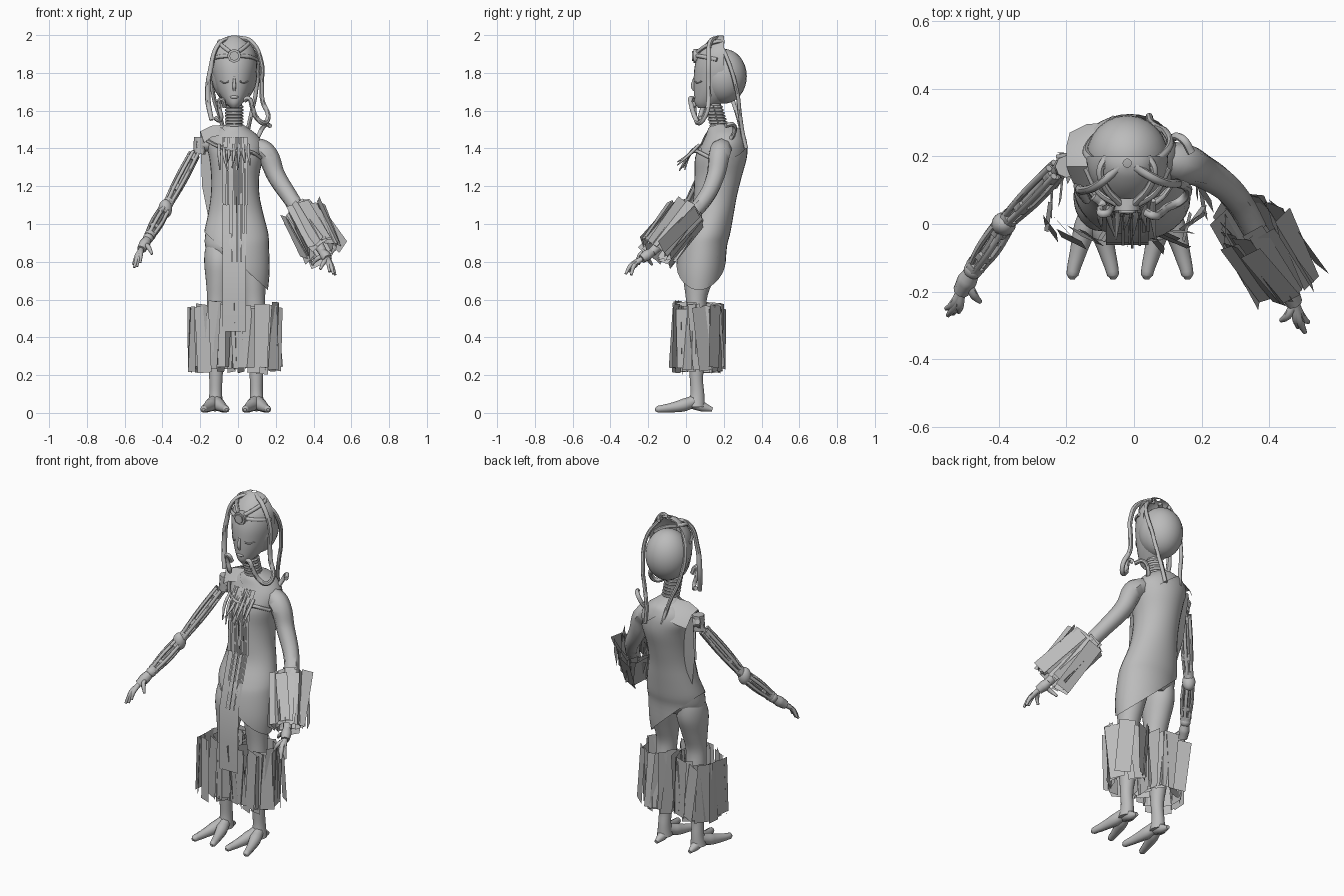
import bpy, bmesh, math, random
from mathutils import Vector, Matrix

random.seed(4)
cube = bpy.data.objects.get("Cube")
if cube:
    bpy.data.objects.remove(cube)

grey = bpy.data.materials.new("plain grey")
grey.use_nodes = True
grey.diffuse_color = (0.5, 0.5, 0.5, 1)
grey.node_tree.nodes["Principled BSDF"].inputs["Base Color"].default_value = grey.diffuse_color


def add(name, mesh, smooth=True):
    mesh.materials.clear()
    mesh.materials.append(grey)
    if smooth:
        mesh.shade_smooth()
        mesh.set_sharp_from_angle(angle=math.radians(45))
    obj = bpy.data.objects.new(name, mesh)
    bpy.context.scene.collection.objects.link(obj)
    return obj


def finish(name, bm, smooth=True):
    mesh = bpy.data.meshes.new(name)
    bm.to_mesh(mesh)
    bm.free()
    return add(name, mesh, smooth)


def tube(name, points, radii):
    """Round tube through points; radii is one value or one per point."""
    curve = bpy.data.curves.new(name, "CURVE")
    curve.dimensions = "3D"
    curve.bevel_depth = 1
    curve.bevel_resolution = 2
    curve.resolution_u = 6
    curve.use_fill_caps = True
    spline = curve.splines.new("BEZIER")
    spline.bezier_points.add(len(points) - 1)
    for i, (bp, p) in enumerate(zip(spline.bezier_points, points)):
        bp.co = p
        bp.radius = radii[i] if isinstance(radii, (list, tuple)) else radii
        bp.handle_left_type = bp.handle_right_type = "AUTO"
    temp = bpy.data.objects.new(name + " path", curve)
    bpy.context.scene.collection.objects.link(temp)
    deps = bpy.context.evaluated_depsgraph_get()
    mesh = bpy.data.meshes.new_from_object(temp.evaluated_get(deps))
    bpy.data.objects.remove(temp)
    return add(name, mesh)


def refine(rows, steps=4):
    """Smooth extra sections between the given ones."""
    rows = [Vector(r) for r in rows]
    out = []
    for i in range(len(rows) - 1):
        a, b = rows[max(i - 1, 0)], rows[i]
        c, d = rows[i + 1], rows[min(i + 2, len(rows) - 1)]
        for k in range(steps):
            t = k / steps
            out.append(b + (c - a) * (t / 2) + (a * 2 - b * 5 + c * 4 - d) * (t * t / 2)
                       + (b * 3 - a - c * 3 + d) * (t ** 3 / 2))
    return out + [rows[-1]]


def loft(name, rows, cuts=(), pad=0.0, sides=32):
    """Stack of ellipses (z, centre x, centre y, radius x, radius y), trimmed by planes."""
    bm = bmesh.new()
    rings = []
    for z, cx, cy, rx, ry in refine(rows):
        angles = [math.tau * k / sides for k in range(sides)]
        rings.append([bm.verts.new((cx + (rx + pad) * math.cos(a), cy + (ry + pad) * math.sin(a), z))
                      for a in angles])
    for low, high in zip(rings, rings[1:]):
        for k in range(sides):
            n = (k + 1) % sides
            bm.faces.new((low[k], low[n], high[n], high[k]))
    if not cuts:
        bm.faces.new(rings[0][::-1])
        bm.faces.new(rings[-1])
    for co, normal in cuts:
        bmesh.ops.bisect_plane(bm, geom=bm.verts[:] + bm.edges[:] + bm.faces[:],
                               plane_co=co, plane_no=normal, clear_outer=True)
    return finish(name, bm)


def ball(name, centre, size):
    bm = bmesh.new()
    bmesh.ops.create_uvsphere(bm, u_segments=24, v_segments=16, radius=1,
                              matrix=Matrix.Translation(centre) @ Matrix.Diagonal((*size, 1)))
    return finish(name, bm)


def sheet(name, rows):
    bm = bmesh.new()
    grid = [[bm.verts.new(p) for p in row] for row in rows]
    for a, b in zip(grid, grid[1:]):
        for k in range(len(a) - 1):
            bm.faces.new((a[k], b[k], b[k + 1], a[k + 1]))
    return finish(name, bm)


def cuff(name, start, end, radius, count, width):
    """Ragged ring of flat plates around the line from start to end."""
    start, end = Vector(start), Vector(end)
    axis = end - start
    turn = axis.to_track_quat("Z", "Y").to_matrix().to_4x4()
    bm = bmesh.new()
    for i in range(count):
        r = radius * random.uniform(0.6, 1)
        place = (Matrix.Translation((start + end) / 2) @ turn
                 @ Matrix.Rotation(math.tau * i / count, 4, "Z")
                 @ Matrix.Translation((r, 0, random.uniform(-0.015, 0.015)))
                 @ Matrix.Rotation(random.uniform(-0.7, 0.7), 4, "Z")
                 @ Matrix.Rotation(random.uniform(-0.15, 0.15), 4, "X")
                 @ Matrix.Rotation(random.uniform(-0.06, 0.06), 4, "Y"))
        w, h = width * random.uniform(0.35, 0.55), axis.length * random.uniform(0.42, 0.5)
        corners = [(0, -w, -h), (0, w, -h), (0, w, h), (0, -w, h)]
        bm.faces.new([bm.verts.new(place @ Vector(c)) for c in corners])
    return finish(name, bm, False)


# Head: open mask-like face in front of a round skull
loft("face", [(1.615, -.02, .1, .02, .035), (1.64, -.02, .12, .045, .073),
              (1.69, -.02, .16, .08, .118), (1.75, -.02, .185, .105, .144),
              (1.83, -.02, .19, .12, .145), (1.9, -.02, .19, .115, .125),
              (1.95, -.02, .195, .09, .095), (1.985, -.02, .19, .055, .05),
              (1.998, -.02, .18, .012, .012)], [((0, .2, 0), (0, 1, 0))])
ball("skull", (-.02, .2, 1.782), (.121, .122, .145))
tube("nose", [(-.02, .046, 1.78), (-.02, .036, 1.73), (-.02, .044, 1.705)], [.005, .01, .007])
ball("lips", (-.02, .048, 1.672), (.022, .01, .009))
for side, label in ((1, "left"), (-1, "right")):
    tube(label + "_eyelid", [(-.02 + side * x, y, z) for x, y, z in
                             ((.03, .047, 1.755), (.05, .058, 1.748), (.075, .084, 1.757))], .004)
    tube(label + "_crest", [(-.02 + side * x, y, z) for x, y, z in
                            ((.02, .06, 1.91), (.065, .11, 1.945), (.08, .16, 1.965), (.06, .2, 1.965))], .011)
    tube(label + "_headband", [(-.02 + side * x, y, z) for x, y, z in
                               ((.03, .06, 1.89), (.08, .092, 1.885), (.12, .165, 1.87))], .011)
tube("medallion", [(-.02, .075, 1.89), (-.02, .04, 1.89)], .037)
tube("medallion_boss", [(-.02, .05, 1.89), (-.02, .032, 1.89)], .026)

# Long hair tendrils
tube("right_tendril", [(-.04, .17, 1.985), (-.1, .12, 1.955), (-.145, .1, 1.82),
                       (-.16, .1, 1.67), (-.14, .07, 1.55)], [.011, .012, .013, .015, .012])
tube("left_tendril", [(.0, .17, 1.985), (.07, .13, 1.965), (.125, .12, 1.85), (.125, .12, 1.74),
                      (.13, .12, 1.65), (.16, .1, 1.57), (.14, .07, 1.535), (.1, .05, 1.56),
                      (.075, .03, 1.62), (.055, .025, 1.665), (.035, .035, 1.655)], .013)
tube("right_cheek_tendril", [(-.07, .045, 1.62), (-.09, .03, 1.66), (-.1, .04, 1.63),
                             (-.095, .06, 1.55), (-.12, .08, 1.56)], .012)
tube("right_back_tendril", [(-.08, .17, 1.97), (-.135, .2, 1.85), (-.13, .24, 1.68),
                            (-.09, .28, 1.55), (-.06, .31, 1.42)], .011)
tube("left_back_tendril", [(.04, .17, 1.97), (.1, .22, 1.87), (.095, .27, 1.7), (.07, .285, 1.58),
                           (.05, .3, 1.48), (.045, .318, 1.4)], .011)
tube("shoulder_hook", [(.09, .2, 1.42), (.11, .25, 1.47), (.145, .25, 1.525), (.17, .21, 1.52)], .012)

# Ringed neck
tube("neck", [(-.02, .14, 1.65), (-.02, .18, 1.49)], .04)
for i in range(8):
    t = i / 7
    ring = [(-.02 + .043 * math.cos(a), .145 + .035 * t + .043 * math.sin(a), 1.62 - .115 * t)
            for a in (math.tau * k / 8 for k in range(9))]
    tube("neck_ring", ring, .007)

# Torso and one-shouldered dress with a slanting hem
torso = [(.88, -.008, .09, .165, .12), (.95, -.01, .11, .163, .117), (1.05, -.012, .14, .14, .105),
         (1.15, -.015, .155, .122, .108), (1.25, -.015, .17, .12, .118), (1.35, -.01, .185, .135, .13),
         (1.42, -.015, .2, .145, .117), (1.47, -.02, .205, .122, .1), (1.505, -.02, .2, .078, .082),
         (1.53, -.02, .18, .042, .042)]
loft("torso", [(.83, -.01, .08, .13, .1)] + torso)
loft("dress", [(.6, -.01, .065, .155, .1), (.74, -.01, .075, .17, .122)] + torso,
     [((.17, 0, .64), (-.31, 0, -.34)), ((.12, 0, 1.35), (.2, 0, .26))], .007)
sheet("shoulder_flap", [[(-.08, .3, 1.45), (-.14, .295, 1.43), (-.19, .27, 1.41)],
                        [(-.07, .25, 1.51), (-.14, .24, 1.505), (-.2, .23, 1.48)],
                        [(-.07, .18, 1.525), (-.14, .17, 1.52), (-.2, .17, 1.49)],
                        [(-.09, .11, 1.47), (-.14, .11, 1.46), (-.18, .12, 1.43)]])
sheet("side_drape", [[(-.2, .22, 1.46), (-.1, .25, 1.46)], [(-.19, .19, 1.2), (-.08, .22, 1.2)],
                     [(-.15, .16, 1.0), (-.08, .19, 1.0)]])

# Hanging front ribbons follow the body
front = [(1.46, .1), (1.38, .045), (1.25, .035), (1.1, .03), (.95, -.015), (.8, -.055), (.6, -.062), (.43, -.06)]


def ribbon(name, x, width, first, last, drift, lift):
    rows = []
    for i, (z, y) in enumerate(front[first:last]):
        c = x + drift * i
        rows.append([(c - width / 2, y - lift, z), (c + width / 2, y - lift, z)])
    sheet(name, rows)


ribbon("front_panel", -.02, .125, 3, 8, 0, 0)
for i in range(18):
    ribbon("front_ribbon", -.08 + .0075 * i, random.uniform(.005, .012), 0, random.choice((4, 5, 6)),
           random.uniform(-.002, .002), random.uniform(.004, .02))
tube("necklace", [(-.16, .14, 1.44), (-.1, .07, 1.41), (-.02, .04, 1.39), (.07, .07, 1.38), (.12, .13, 1.35)], .01)
for i in range(7):
    x = -.1 + .026 * i
    tube("pendant", [(x, .07, 1.42), (x, .02, 1.37),
                     (x + random.uniform(-.02, .02), random.uniform(-.05, .0), random.uniform(1.28, 1.33))],
         [.008, .009, .003])

# Legs, two-toed feet and plate cuffs
leg = [(.03, .11, .055, .042, .045), (.1, .108, .06, .034, .037), (.2, .107, .055, .036, .036),
       (.35, .105, .065, .05, .055), (.5, .1, .06, .055, .055), (.6, .095, .055, .058, .055),
       (.7, .092, .065, .068, .078), (.8, .09, .08, .079, .1), (.88, .088, .095, .073, .09), (.95, .07, .11, .06, .07)]
for side, label in ((1, "left"), (-1, "right")):
    loft(label + "_leg", [(z, -.01 + side * d, cy, rx, ry) for z, d, cy, rx, ry in leg])
    x = -.012 + side * .11
    for out in (-1, 1):
        tube(label + "_toe", [(x, .06, .07), (x + out * .022, -.01, .042), (x + out * .045, -.09, .026),
                              (x + out * .06, -.15, .019), (x + out * .061, -.163, .017)],
             [.03, .034, .024, .018, .008])
    tube(label + "_heel", [(x, .04, .055), (x, .09, .032), (x, .14, .018)], [.036, .026, .011])
    cuff(label + "_leg_cuff", (x - .005, .055, .585), (x - .005, .055, .215), .142, 24, .085)


def hand(label, wrist, palm, tips, thumb, r):
    wrist, palm, thumb = Vector(wrist), Vector(palm), Vector(thumb)
    middle = (wrist + palm) / 2
    tube(label + "_palm", [wrist, middle, palm], [r * 1.6, r * 2.2, r * 1.8])
    for root, tip in [(palm, Vector(t)) for t in tips] + [(middle, thumb)]:
        tube(label + "_finger", [root, root.lerp(tip, .55) + Vector((0, -.01, .01)), tip], [r, r * .9, r * .5])


# Left arm with plate cuff
tube("left_arm", [(.06, .2, 1.41), (.14, .18, 1.38), (.205, .155, 1.25), (.29, .09, 1.12),
                  (.38, -.06, .97), (.45, -.18, .85)], [.05, .06, .05, .043, .036, .024])
cuff("left_arm_cuff", (.33, .02, 1.08), (.45, -.16, .85), .104, 26, .08)
hand("left", (.445, -.175, .855), (.475, -.235, .815),
     [(.505, -.32, .735), (.485, -.305, .745), (.515, -.29, .73), (.435, -.285, .76)], (.39, -.18, .785), .0135)

# Right mechanical arm: rods, pistons and joints
shoulder, elbow, wrist = Vector((-.22, .17, 1.39)), Vector((-.385, .0, 1.08)), Vector((-.475, -.135, .925))


def rod_bundle(name, a, b, spread, thick):
    turn = (b - a).to_track_quat("Z", "Y")
    tube(name + "_core", [a, b], thick * 1.5)
    for k in range(5):
        off = turn @ Vector((spread * math.cos(math.tau * k / 5), spread * math.sin(math.tau * k / 5), 0))
        tube(name + "_rod", [a.lerp(b, .06) + off, a.lerp(b, .5) + off * 1.1, a.lerp(b, .94) + off * .7], thick)
    for t in (.08, .6, .85):
        tube(name + "_collar", [a.lerp(b, t), a.lerp(b, t + .1)], spread * 1.15)


rod_bundle("upper_arm", shoulder, elbow, .024, .01)
rod_bundle("forearm", elbow, wrist, .026, .01)
ball("elbow_joint", elbow, (.036, .035, .05))
ball("wrist_joint", wrist, (.028, .028, .028))
tube("shoulder_axle", [(-.12, .19, 1.42), (-.225, .17, 1.42)], .035)
tube("shoulder_block", [(-.2, .17, 1.46), (-.205, .17, 1.37)], .033)
hand("right", wrist, (-.512, -.2, .865),
     [(-.55, -.27, .77), (-.535, -.265, .775), (-.555, -.25, .785), (-.518, -.26, .795)], (-.455, -.23, .84), .0135)
